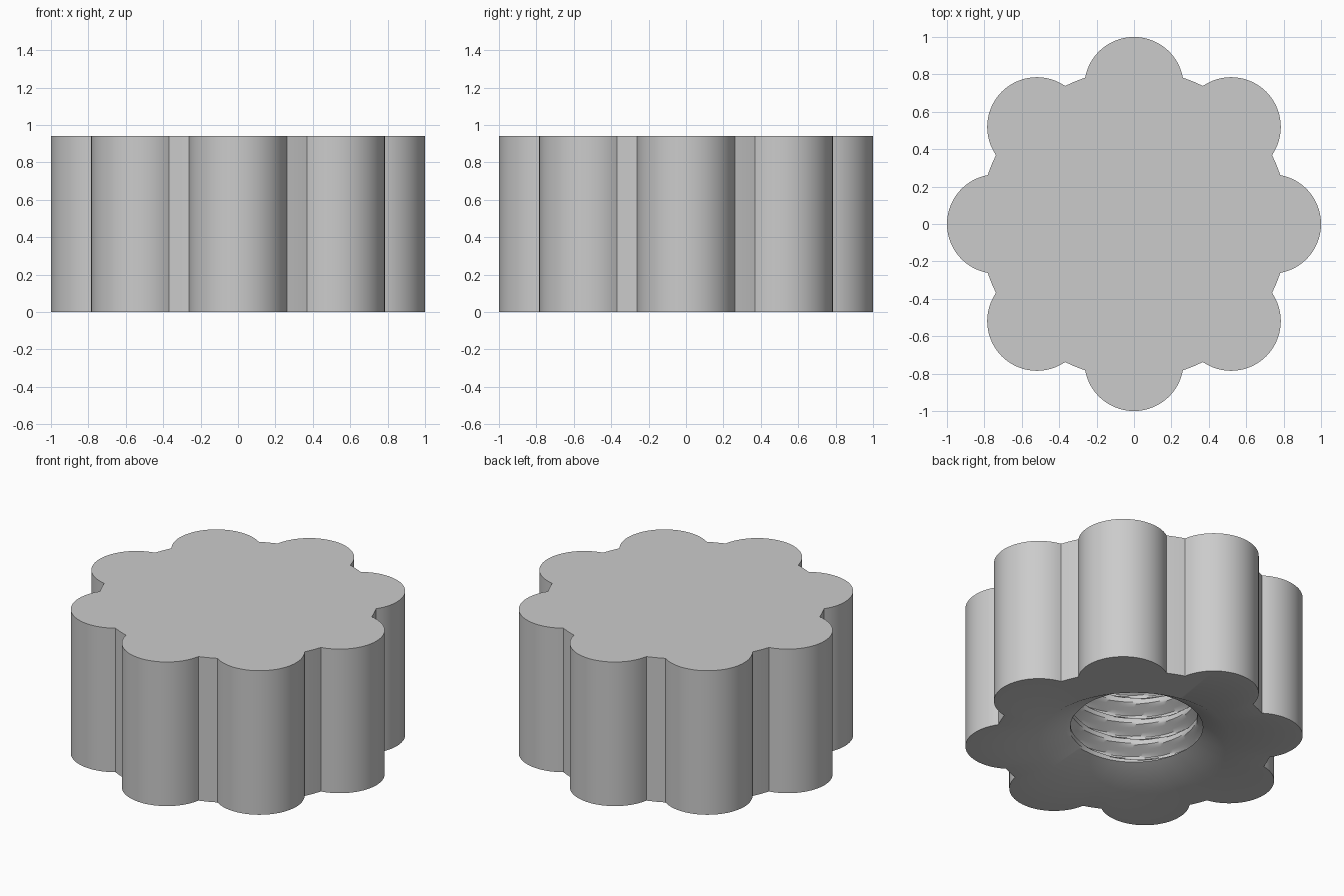
import bpy
import bmesh
from math import sin, cos, atan2, acos, hypot, radians, tau

cube = bpy.data.objects.get("Cube")
if cube:
    bpy.data.objects.remove(cube, do_unlink=True)

# Overall sizes
HEIGHT = 0.94
LOBES, LOBE_DIST, LOBE_R, CORE_R = 8, 0.734, 0.266, 0.825
DISH_R, DISH_H = 0.57, 0.072
MINOR_R, MAJOR_R, PITCH = 0.375, 0.45, 0.14
BORE_TOP = 0.75
LOBE_STEPS, GAP_STEPS, PITCH_STEPS = 28, 2, 14


def lobed_outline():
    """Points of the scalloped grip, counter-clockwise."""
    half = acos((CORE_R**2 + LOBE_DIST**2 - LOBE_R**2) / (2 * CORE_R * LOBE_DIST))
    arc = atan2(CORE_R * sin(half), CORE_R * cos(half) - LOBE_DIST)
    gap = tau / LOBES - 2 * half
    polar = []
    for k in range(LOBES):
        turn = k * tau / LOBES
        for i in range(LOBE_STEPS + 1):
            a = arc * (2 * i / LOBE_STEPS - 1)
            x, y = LOBE_DIST + LOBE_R * cos(a), LOBE_R * sin(a)
            polar.append((hypot(x, y), turn + atan2(y, x)))
        for i in range(1, GAP_STEPS):
            polar.append((CORE_R, turn + half + gap * i / GAP_STEPS))
    return polar


def thread_radius(angle, z):
    """Right-handed thread with flat crests and narrow flat roots."""
    phase = ((z - DISH_H) / PITCH - (angle - radians(50)) / tau) % 1
    off = min(phase, 1 - phase)
    groove = min(1, max(0, (0.375 - off) / 0.3125))
    return MINOR_R + (MAJOR_R - MINOR_R) * groove


outline = lobed_outline()
bm = bmesh.new()


def ring(radius, z):
    return [bm.verts.new((radius(r, a) * cos(a), radius(r, a) * sin(a), z))
            for r, a in outline]


def bridge(lower, upper):
    n = len(lower)
    for i in range(n):
        j = (i + 1) % n
        bm.faces.new((lower[i], lower[j], upper[j], upper[i]))


# Closed top, scalloped wall, flat base and shallow dish
top = ring(lambda r, a: r, HEIGHT)
base = ring(lambda r, a: r, 0)
dish = ring(lambda r, a: DISH_R, 0)
bm.faces.new(top)
bridge(base, top)
bridge(dish, base)

# Threaded blind bore
rows = round((BORE_TOP - DISH_H) / PITCH * PITCH_STEPS)
previous = dish
for k in range(rows + 1):
    z = DISH_H + (BORE_TOP - DISH_H) * k / rows
    current = ring(lambda r, a: thread_radius(a, z), z)
    bridge(current, previous)
    previous = current
bm.faces.new(list(reversed(previous)))
bmesh.ops.recalc_face_normals(bm, faces=bm.faces[:])

mesh = bpy.data.meshes.new("lobed_knob")
bm.to_mesh(mesh)
bm.free()
knob = bpy.data.objects.new("lobed_knob", mesh)
bpy.context.collection.objects.link(knob)

# Plain grey finish
grey = bpy.data.materials.new("light_grey")
grey.use_nodes = True
colour = (0.6, 0.6, 0.6, 1)
grey.diffuse_color = colour
grey.node_tree.nodes["Principled BSDF"].inputs["Base Color"].default_value = colour
mesh.materials.append(grey)

bpy.ops.object.select_all(action="DESELECT")
knob.select_set(True)
bpy.context.view_layer.objects.active = knob
bpy.ops.object.shade_smooth_by_angle(angle=radians(30))
